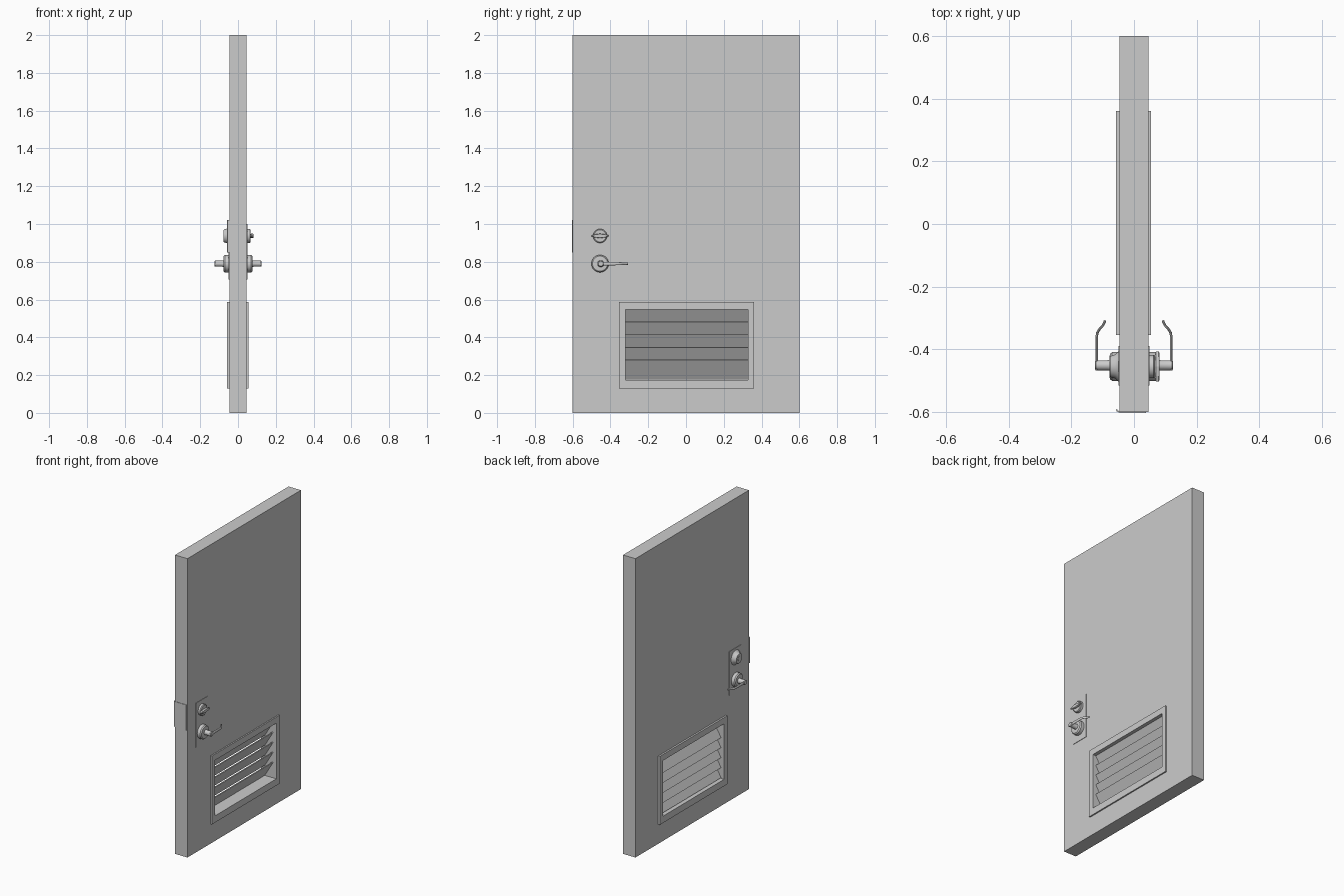
import bpy, math

if "Cube" in bpy.data.objects:
    bpy.data.objects.remove(bpy.data.objects["Cube"])

def mesh(name, verts, faces, smooth=False):
    me = bpy.data.meshes.new(name)
    me.from_pydata(verts, [], faces)
    ob = bpy.data.objects.new(name, me)
    bpy.context.collection.objects.link(ob)
    bpy.context.view_layer.objects.active = ob
    ob.select_set(True)
    bpy.ops.object.mode_set(mode='EDIT')
    bpy.ops.mesh.select_all(action='SELECT')
    bpy.ops.mesh.normals_make_consistent(inside=False)
    bpy.ops.object.mode_set(mode='OBJECT')
    if smooth:
        bpy.ops.object.shade_smooth_by_angle(angle=math.radians(35))
    ob.select_set(False)
    return ob

def loft(name, rings, smooth=False):
    """Skin a list of equal rings and cap both ends."""
    n = len(rings[0])
    faces = [(k*n+i, k*n+(i+1) % n, (k+1)*n+(i+1) % n, (k+1)*n+i)
             for k in range(len(rings)-1) for i in range(n)]
    faces += [tuple(range(n)), tuple(range((len(rings)-1)*n, len(rings)*n))]
    return mesh(name, [v for r in rings for v in r], faces, smooth)

def rect(x, y0, y1, z0, z1):
    return [(x, y0, z0), (x, y1, z0), (x, y1, z1), (x, y0, z1)]

def box(name, x0, x1, y0, y1, z0, z1):
    return loft(name, [rect(x0, y0, y1, z0, z1), rect(x1, y0, y1, z0, z1)])

def panel_with_hole(name, x0, x1, outer, inner):
    """Rectangular slab along x with a rectangular through hole."""
    loops = [rect(x0, *outer), rect(x1, *outer), rect(x1, *inner), rect(x0, *inner)]
    faces = [(k*4+i, k*4+(i+1) % 4, (k+1) % 4*4+(i+1) % 4, (k+1) % 4*4+i)
             for k in range(4) for i in range(4)]
    return mesh(name, [v for l in loops for v in l], faces)

def turned(name, y, z, profile, n=32):
    """Round part about an x-directed axis; profile is (x, radius)."""
    rings = [[(x, y+r*math.cos(2*math.pi*i/n), z+r*math.sin(2*math.pi*i/n))
              for i in range(n)] for x, r in profile]
    return loft(name, rings, True)

# Door slab and vent frames on both faces
HOLE = (-0.32, 0.327, 0.175, 0.547)
panel_with_hole("door_slab", -0.046, 0.046, (-0.6, 0.6, 0, 2), HOLE)
panel_with_hole("vent_frame_right", 0.046, 0.055, (-0.355, 0.36, 0.13, 0.588), HOLE)
panel_with_hole("vent_frame_left", -0.058, -0.046, (-0.355, 0.36, 0.13, 0.588), HOLE)

# Slanted louvre slats, high on +x, low on -x
for i in range(5):
    zt = 0.28 + 0.067*i
    prof = [(0.032, zt), (0.026, zt+0.002), (-0.036, zt-0.100), (-0.030, zt-0.104)]
    loft(f"vent_slat_{i+1}", [[(x, y, z) for x, z in prof] for y in (-0.32, 0.327)])

# Latch edge plate with a bent lip
box("latch_edge_plate", -0.046, 0.038, -0.603, -0.599, 0.85, 1.02)
loft("latch_lip", [[(-0.046, -0.603, z), (-0.056, -0.598, z), (-0.058, -0.592, z),
                    (-0.055, -0.591, z), (-0.046, -0.599, z)] for z in (0.85, 1.02)])

# Lever handles, mirrored on both faces
Y, ZL, ZB = -0.455, 0.79, 0.937
path = [(0.119, -0.468, 0.011), (0.119, -0.43, 0.010), (0.119, -0.36, 0.008),
        (0.117, -0.347, 0.008), (0.111, -0.337, 0.007), (0.098, -0.322, 0.007),
        (0.092, -0.308, 0.006)]
for s, side in ((1, "right"), (-1, "left")):
    box(f"lock_backplate_{side}", *sorted((0.046*s, 0.049*s)), -0.515, -0.39, 0.705, 1.0)
    turned(f"lever_rose_{side}", Y, ZL,
           [(s*0.047, 0.046), (s*0.070, 0.046), (s*0.077, 0.040), (s*0.078, 0.03)])
    turned(f"lever_neck_{side}", Y+0.004, ZL,
           [(s*0.077, 0.018), (s*0.084, 0.016), (s*0.121, 0.016), (s*0.125, 0.013)])
    rings = []
    for k, (x, y, h) in enumerate(path):
        a, b = path[max(k-1, 0)], path[min(k+1, len(path)-1)]
        dx, dy = b[0]-a[0], b[1]-a[1]
        l = math.hypot(dx, dy)
        nx, ny = -dy/l*0.004, dx/l*0.004
        rings.append([(s*(x+nx*math.cos(t)), y+ny*math.cos(t), ZL+h*math.sin(t))
                      for t in (2*math.pi*i/12 for i in range(12))])
    loft(f"lever_grip_{side}", rings, True)

# Deadbolt: thumb turn on the right, keyed cylinder on the left
turned("bolt_rose", Y, ZB, [(0.047, 0.037), (0.063, 0.037), (0.067, 0.032)])
turn = [(-0.048, 0.002), (-0.03, 0.008), (0, 0.012), (0.03, 0.008), (0.048, 0.002)]
outline = turn + [(y, -z) for y, z in reversed(turn)]
loft("thumb_turn", [[(x, Y+y*k, ZB+z*k) for y, z in outline]
                    for x, k in ((0.066, 0.75), (0.070, 1), (0.079, 1), (0.082, 0.85))])
turned("bolt_cylinder", Y, ZB, [(-0.047, 0.050), (-0.052, 0.046), (-0.060, 0.038),
                                (-0.072, 0.035), (-0.076, 0.031)])
turned("key_plug", Y, ZB, [(-0.075, 0.017), (-0.078, 0.016)])
